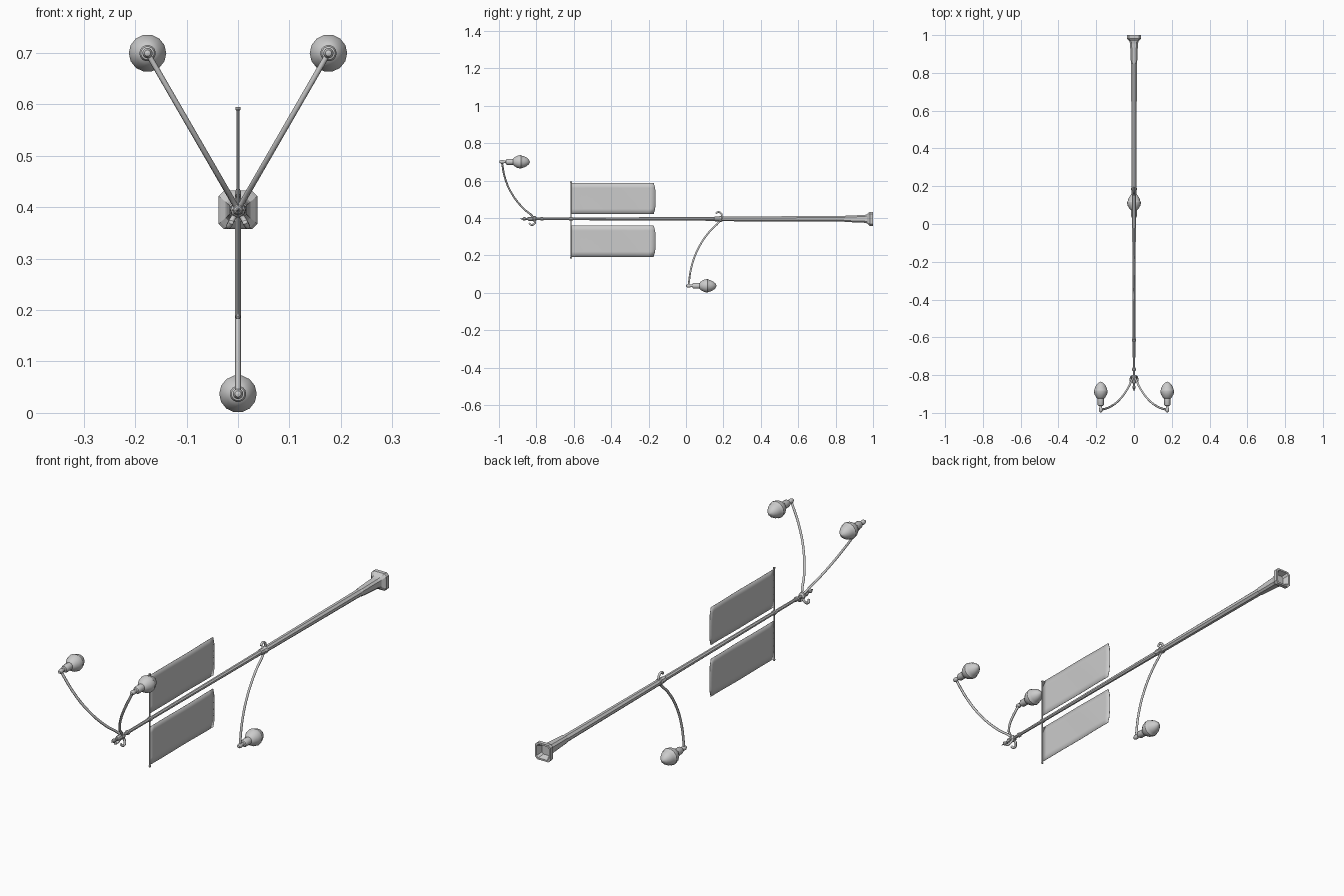
import bpy, bmesh, math
from mathutils import Vector

if "Cube" in bpy.data.objects:
    bpy.data.objects.remove(bpy.data.objects["Cube"])

ZC = 0.395          # height of the pole axis
TIP = -0.985        # y of the upper lamp tips
LOWER = 0.998       # y shift from the upper lamps to the lower lamp


def finish(name, bm, smooth=None):
    bmesh.ops.remove_doubles(bm, verts=bm.verts, dist=1e-6)
    bmesh.ops.recalc_face_normals(bm, faces=bm.faces)
    me = bpy.data.meshes.new(name)
    bm.to_mesh(me)
    bm.free()
    ob = bpy.data.objects.new(name, me)
    bpy.context.collection.objects.link(ob)
    if smooth:
        bpy.ops.object.select_all(action='DESELECT')
        ob.select_set(True)
        bpy.context.view_layer.objects.active = ob
        bpy.ops.object.shade_smooth_by_angle(angle=math.radians(smooth))
    return ob


def loft(name, rings, smooth=None, caps=True):
    """Skin a list of equally sized point rings."""
    bm = bmesh.new()
    vs = [[bm.verts.new(p) for p in ring] for ring in rings]
    n = len(rings[0])
    for a, b in zip(vs, vs[1:]):
        for i in range(n):
            j = (i + 1) % n
            bm.faces.new((a[i], a[j], b[j], b[i]))
    if caps:
        bm.faces.new(vs[0])
        bm.faces.new(vs[-1])
    return finish(name, bm, smooth)


def square(y, h, cut=0.586):
    """Square section with cut corners; 0.586 gives a regular octagon."""
    k = h * (1 - cut)
    pts = [(h, -k), (h, k), (k, h), (-k, h), (-h, k), (-h, -k), (-k, -h), (k, -h)]
    return [(x, y, ZC + z) for x, z in pts]


def lathe(name, profile, centre=(0, ZC), n=8, smooth=None):
    """Turn (y, radius) pairs about an axis along y."""
    cx, cz = centre
    rings = [[(cx + max(r, 1e-4) * math.cos(2 * math.pi * i / n), y,
               cz + max(r, 1e-4) * math.sin(2 * math.pi * i / n))
              for i in range(n)] for y, r in profile]
    return loft(name, rings, smooth)


def tube(name, pts, radius, n=8):
    """Smooth tube through points, tapering at the last ones."""
    cu = bpy.data.curves.new(name, 'CURVE')
    cu.dimensions = '3D'
    cu.bevel_depth = radius
    cu.bevel_resolution = 1
    cu.resolution_u = 4
    cu.use_fill_caps = True
    sp = cu.splines.new('BEZIER')
    sp.bezier_points.add(len(pts) - 1)
    for bp, p in zip(sp.bezier_points, pts):
        bp.co = p
        bp.handle_left_type = bp.handle_right_type = 'AUTO'
    ob = bpy.data.objects.new(name, cu)
    bpy.context.collection.objects.link(ob)
    return ob


# Base: flared plinth with a recessed underside
loft("base", [square(y, h, c) for y, h, c in [
    (0.845, 0.014, 0.5), (0.85, 0.0165, 0.45), (0.955, 0.021, 0.4),
    (0.968, 0.024, 0.35), (0.978, 0.034, 0.3), (0.983, 0.0375, 0.28),
    (1.0, 0.0375, 0.28), (1.0, 0.030, 0.28), (0.975, 0.021, 0.35)]])

# Pole: two tapered octagonal shafts
loft("lower_shaft", [square(0.86, 0.0155), square(0.19, 0.0125), square(0.18, 0.010)])
loft("upper_shaft", [square(0.19, 0.0105), square(-0.85, 0.006)])

# Collars and tip finial
lathe("lower_collar", [(0.195, 0.012), (0.19, 0.016), (0.182, 0.016), (0.176, 0.013),
                       (0.155, 0.013), (0.15, 0.010)])
lathe("upper_ring", [(-0.76, 0.006), (-0.765, 0.010), (-0.775, 0.010), (-0.78, 0.006)])
lathe("upper_collar", [(-0.80, 0.008), (-0.806, 0.015), (-0.815, 0.015), (-0.82, 0.011),
                       (-0.84, 0.011), (-0.845, 0.008)])
lathe("tip_finial", [(-0.845, 0.006), (-0.855, 0.005), (-0.862, 0.009), (-0.869, 0.009),
                     (-0.875, 0.004), (-0.888, 0.0)])

# Lamp arms with a scroll hook on the far side of the pole, as (y offset, radius)
ARM = [(0.0, 0.355), (0.017, 0.253), (0.054, 0.155), (0.115, 0.065), (0.164, 0.016),
       (0.178, -0.010), (0.174, -0.030), (0.158, -0.037), (0.147, -0.027)]
LAMP = [(-0.013, 0.0), (-0.011, 0.006), (-0.003, 0.010), (0.006, 0.010), (0.013, 0.007),
        (0.021, 0.007), (0.023, 0.013), (0.028, 0.016), (0.060, 0.016), (0.063, 0.020),
        (0.069, 0.025), (0.083, 0.033), (0.096, 0.0365), (0.103, 0.0365), (0.106, 0.034),
        (0.118, 0.031), (0.132, 0.024), (0.144, 0.014), (0.151, 0.0)]

for name, deg, y0, reach in [("right", 60, TIP, 0.352), ("left", 120, TIP, 0.352),
                             ("lower", 270, TIP + LOWER, 0.358)]:
    dx, dz = math.cos(math.radians(deg)), math.sin(math.radians(deg))
    tube(name + "_arm", [(dx * r, y0 + y, ZC + dz * r) for y, r in ARM], 0.0055)
    lathe(name + "_lamp", [(y0 + y, r) for y, r in LAMP],
          (dx * reach, ZC + dz * reach), 14, 35)

# Banners: thin, gently rippled cloth above and below the pole
for name, z0, z1 in [("upper_banner", 0.42, 0.588), ("lower_banner", 0.192, 0.36)]:
    bm = bmesh.new()
    bmesh.ops.create_grid(bm, x_segments=16, y_segments=6, size=0.5)
    for v in bm.verts:
        u, w = v.co.x + 0.5, v.co.y + 0.5
        end = -0.163 - 0.010 * abs(2 * w - 1) ** 4
        v.co = Vector((0.0015 * u * math.sin(9 * u + 3 * w), -0.615 + u * (end + 0.615),
                       z0 + w * (z1 - z0)))
    ob = finish(name, bm, 40)
    mod = ob.modifiers.new("cloth", 'SOLIDIFY')
    mod.thickness = 0.0015
    mod.offset = 0

# Banner rod with flared ends and a clamp on the pole
profile = [(0.183, 0.004), (0.188, 0.005), (0.193, 0.0025),
           (0.587, 0.0025), (0.590, 0.005), (0.595, 0.005)]
loft("banner_rod", [[(r * math.cos(i * math.pi / 4), -0.615 + r * math.sin(i * math.pi / 4), z)
                     for i in range(8)] for z, r in profile])
lathe("rod_clamp", [(-0.605, 0.007), (-0.608, 0.010), (-0.622, 0.010), (-0.625, 0.007)])
